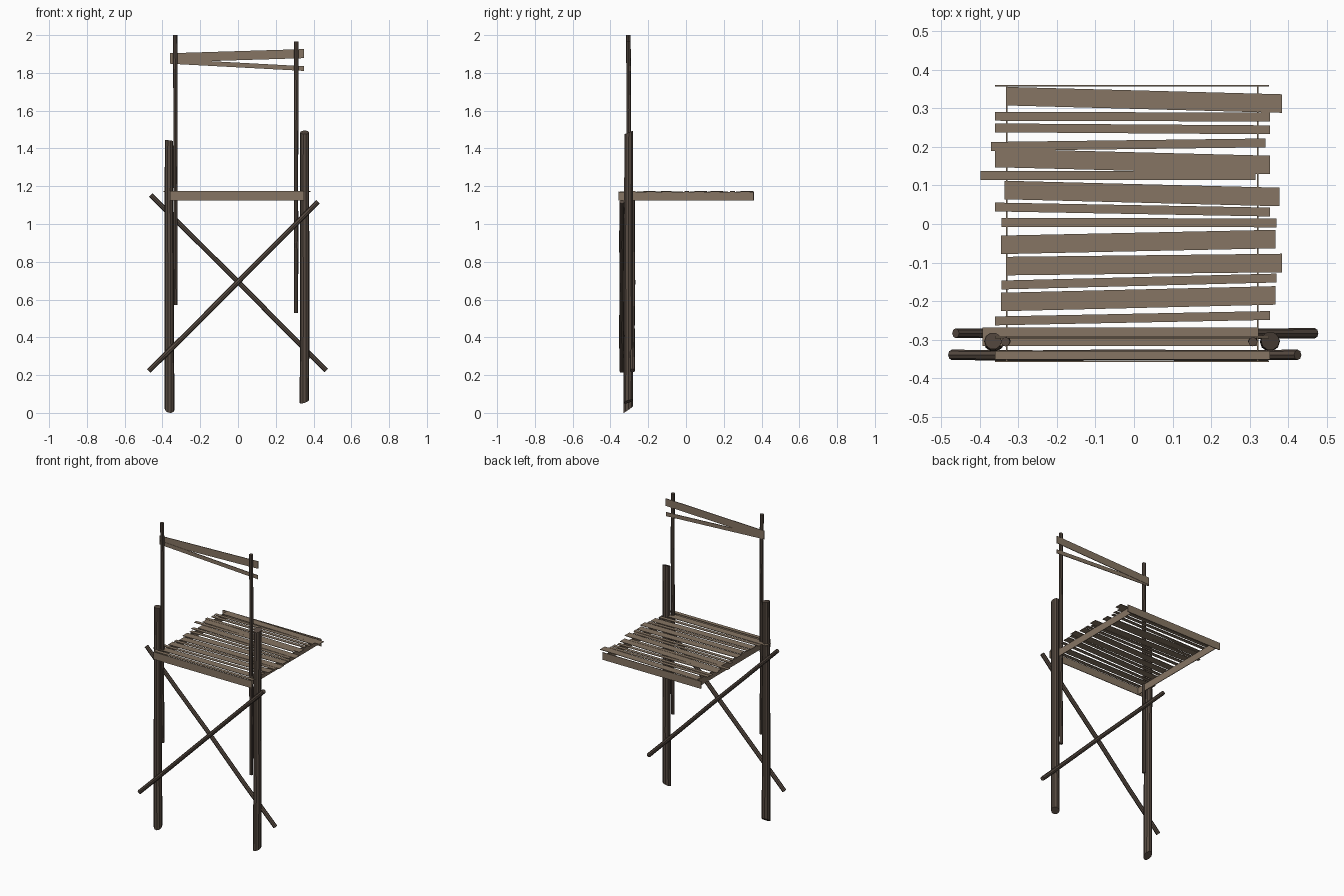
import bpy, math, random
from mathutils import Vector

if "Cube" in bpy.data.objects:
    bpy.data.objects.remove(bpy.data.objects["Cube"])

random.seed(4)

def lin(c):
    c /= 255
    return c / 12.92 if c <= 0.04045 else ((c + 0.055) / 1.055) ** 2.4

def material(name, r, g, b):
    m = bpy.data.materials.new(name)
    m.diffuse_color = (lin(r), lin(g), lin(b), 1)
    m.use_nodes = True
    m.node_tree.nodes["Principled BSDF"].inputs["Base Color"].default_value = m.diffuse_color
    return m

BARK = material("dark bark brown", 86, 74, 65)
PLANK = material("weathered plank brown", 134, 117, 99)

def add_mesh(name, verts, faces, mat):
    me = bpy.data.meshes.new(name)
    me.from_pydata(verts, [], faces)
    me.materials.append(mat)
    ob = bpy.data.objects.new(name, me)
    bpy.context.collection.objects.link(ob)
    return ob

def pole(name, a, b, r0, r1, sides=10, rings=5, jitter=0.002, cut0=(0, 0), cut1=(0, 0)):
    """Slightly crooked pole from a to b; cut0/cut1 slant the end cuts (in x, y)."""
    a, b = Vector(a), Vector(b)
    d = (b - a).normalized()
    u = Vector((0, 1, 0)).cross(d).normalized()
    v = d.cross(u)
    verts, faces = [], []
    for i in range(rings):
        t = i / (rings - 1)
        c = a.lerp(b, t)
        r = r0 + (r1 - r0) * t
        if 0 < i < rings - 1:
            c += u * random.uniform(-jitter, jitter) + v * random.uniform(-jitter, jitter)
        for k in range(sides):
            w = 2 * math.pi * k / sides
            cu, cv = r * math.cos(w), r * math.sin(w)
            p = c + u * cu + v * cv
            cut = cut0 if i == 0 else cut1 if i == rings - 1 else (0, 0)
            p += d * (cut[0] * cu + cut[1] * cv)
            verts.append(p)
    for i in range(rings - 1):
        for k in range(sides):
            n = (k + 1) % sides
            faces.append((i * sides + k, i * sides + n, (i + 1) * sides + n, (i + 1) * sides + k))
    faces.append(tuple(reversed(range(sides))))
    faces.append(tuple(range((rings - 1) * sides, rings * sides)))
    return add_mesh(name, verts, faces, BARK)

def board(name, a, b, width, thick, across):
    """Thin board from a to b, its width running along 'across'."""
    a, b, w = Vector(a), Vector(b), Vector(across).normalized()
    n = (b - a).cross(w).normalized() * thick / 2
    w = w * width / 2
    verts = [p + sw * w + sn * n for p in (a, b) for sw, sn in ((-1, -1), (1, -1), (1, 1), (-1, 1))]
    faces = [(0, 1, 2, 3), (7, 6, 5, 4)] + [(i, i + 4, (i + 1) % 4 + 4, (i + 1) % 4) for i in range(4)]
    ob = add_mesh(name, verts, [tuple(reversed(f)) for f in faces], PLANK)
    return ob

# Two thick legs
pole("left_leg", (-0.362, -0.305, 0.018), (-0.365, -0.303, 1.443), 0.026, 0.022, cut0=(-0.1, 0.7), cut1=(-0.15, 0))
pole("right_leg", (0.351, -0.305, 0.06), (0.353, -0.303, 1.485), 0.025, 0.024, cut0=(0.3, 0.3), cut1=(0, 0.4))

# Two thin back posts
pole("left_back_post", (-0.329, -0.303, 0.57), (-0.333, -0.305, 2.0), 0.010, 0.012, sides=8)
pole("right_back_post", (0.307, -0.303, 0.53), (0.308, -0.305, 1.965), 0.011, 0.012, sides=8)

# Crossed braces, one in front of and one behind the legs
pole("front_brace", (-0.472, -0.339, 0.222), (0.424, -0.339, 1.118), 0.0135, 0.0135, sides=8)
pole("rear_brace", (0.468, -0.283, 0.224), (-0.462, -0.283, 1.154), 0.0135, 0.0125, sides=8)

# Two crooked back rest slats
board("upper_back_slat", (-0.36, -0.292, 1.88), (0.35, -0.292, 1.902), 0.048, 0.004, (0, 0, 1))
board("lower_back_slat", (-0.36, -0.294, 1.861), (0.35, -0.294, 1.823), 0.025, 0.004, (0, 0, 1))

# Seat frame of thin upright boards
for name, y in (("front", -0.356), ("rear", 0.358)):
    board(name + "_seat_rail", (-0.36, y, 1.148), (0.35, y, 1.148), 0.048, 0.004, (0, 0, 1))
for name, x in (("left", -0.33), ("right", 0.32)):
    board(name + "_seat_rail", (x, -0.354, 1.147), (x, 0.356, 1.147), 0.046, 0.004, (0, 0, 1))

# Seat slats: left x, left y, right y, wide or narrow
SLATS = [
    (-0.328, 0.331, 0.312, 1), (-0.36, 0.279, 0.277, 0), (-0.36, 0.249, 0.244, 0),
    (-0.371, 0.201, 0.210, 0), (-0.36, 0.171, 0.153, 1), (-0.397, 0.126, 0.125, 0),
    (-0.335, 0.088, 0.070, 1), (-0.36, 0.044, 0.031, 0), (-0.343, 0.004, 0.003, 0),
    (-0.345, -0.054, -0.039, 1), (-0.328, -0.109, -0.101, 1), (-0.343, -0.158, -0.140, 0),
    (-0.345, -0.202, -0.185, 1), (-0.36, -0.251, -0.237, 0), (-0.392, -0.292, -0.292, 1),
    (-0.36, -0.340, -0.340, 0),
]
for i, (x, y0, y1, wide) in enumerate(SLATS):
    z = 1.172 + 0.001 * (i % 2)
    board(f"seat_slat_{i + 1}", (x, y0, z), (x + 0.712, y1, z), 0.048 if wide else 0.023, 0.003, (0, 1, 0))
